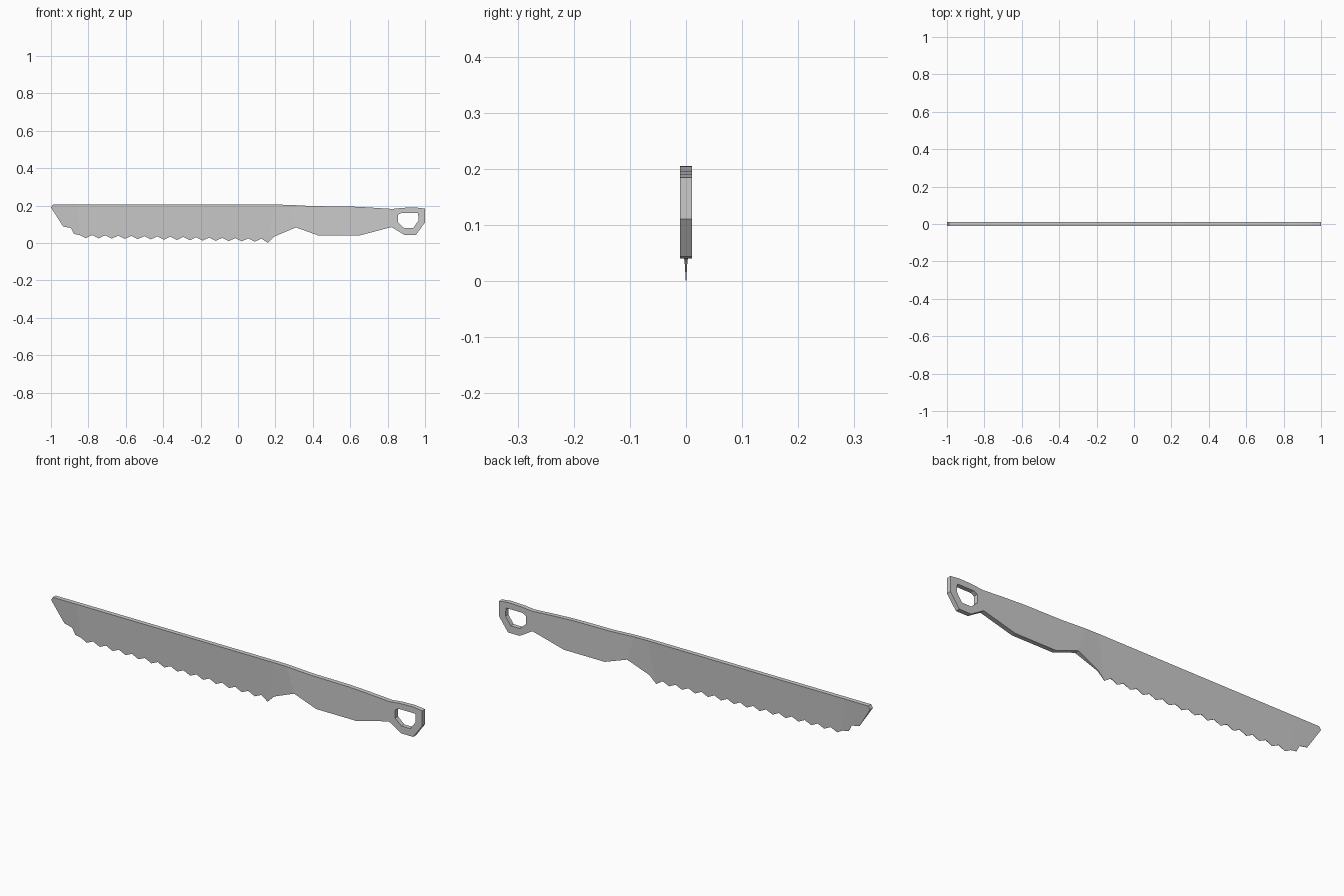
import bpy, bmesh

if "Cube" in bpy.data.objects:
    bpy.data.objects.remove(bpy.data.objects["Cube"])

T = 0.011      # half thickness at spine and handle
E = 0.0004     # half thickness at the cutting edge


def plate(name, polygons, seam=()):
    """Mirror (x, z, half thickness) polygons to both sides and wall the rim."""
    bm = bmesh.new()
    pairs, rim = {}, {}
    for poly in polygons:
        for p in poly:
            if p[:2] not in pairs:
                x, z, h = p
                pairs[p[:2]] = (bm.verts.new((x, -h, z)), bm.verts.new((x, h, z)))
        keys = [p[:2] for p in poly]
        bm.faces.new([pairs[k][0] for k in keys])
        bm.faces.new([pairs[k][1] for k in reversed(keys)])
        for a, b in zip(keys, keys[1:] + keys[:1]):
            if (b, a) in rim:
                del rim[(b, a)]
            else:
                rim[(a, b)] = True
    for a, b in rim:
        if a in seam and b in seam:
            continue
        bm.faces.new((pairs[b][0], pairs[a][0], pairs[a][1], pairs[b][1]))
    bmesh.ops.recalc_face_normals(bm, faces=bm.faces)
    mesh = bpy.data.meshes.new(name)
    bm.to_mesh(mesh)
    bm.free()
    obj = bpy.data.objects.new(name, mesh)
    bpy.context.collection.objects.link(obj)
    return obj


def full(*pts):
    return [(x, z, T) for x, z in pts]


# Serrated cutting edge, left to right
N, X0, X1 = 15, -0.815, 0.16
pitch = (X1 - X0) / (N - 1)
teeth = []
for i in range(N):
    x = X0 + i * pitch
    z = 0.026 - 0.02 * i / (N - 1)
    if i == N - 1:
        z = 0.0
    teeth.append((x, z, E))
    if i < N - 1:
        teeth.append((x + pitch * 0.5, z + 0.016, E + T * 0.016 / 0.19))

# Blade: pointed tip, toothed wedge, twist into the handle
top_l, top_r = (-0.86, 0.205, T), (0.2, 0.205, T)
heel_top, heel_low = (0.27, 0.204, T), (0.31, 0.083, T)
low_l = (-0.845, 0.042, E)
tip = [top_l, (-0.99, 0.205, T), (-1.0, 0.19, T), (-0.935, 0.088, E),
       (-0.893, 0.08, 0.0015), (-0.877, 0.048, E), low_l]
wedge = [top_l, low_l] + teeth + [top_r]
heel = [top_r, teeth[-1], (0.195, 0.035, 0.0025), heel_low, heel_top]
seam = {heel_top[:2], heel_low[:2]}
plate("blade", [tip, wedge, heel], seam)

# Handle: grip, then a ring around the hanging hole
neck_top, neck_low = (0.825, 0.182), (0.82, 0.085)
grip = full(heel_top[:2], heel_low[:2], (0.43, 0.04), (0.65, 0.04),
            neck_low, neck_top, (0.7, 0.19), (0.6, 0.195), (0.4, 0.197))
hole_l, hole_r = (0.855, 0.11), (0.965, 0.12)
ring_top = full(neck_top, neck_low, hole_l, (0.855, 0.15), (0.873, 0.16),
                (0.963, 0.16), hole_r, (1.0, 0.11), (1.0, 0.184),
                (0.95, 0.19), (0.88, 0.188))
ring_low = full(neck_low, (0.888, 0.044), (0.952, 0.044), (1.0, 0.11),
                hole_r, (0.937, 0.08), (0.888, 0.08), hole_l)
plate("handle", [grip, ring_top, ring_low], seam)
